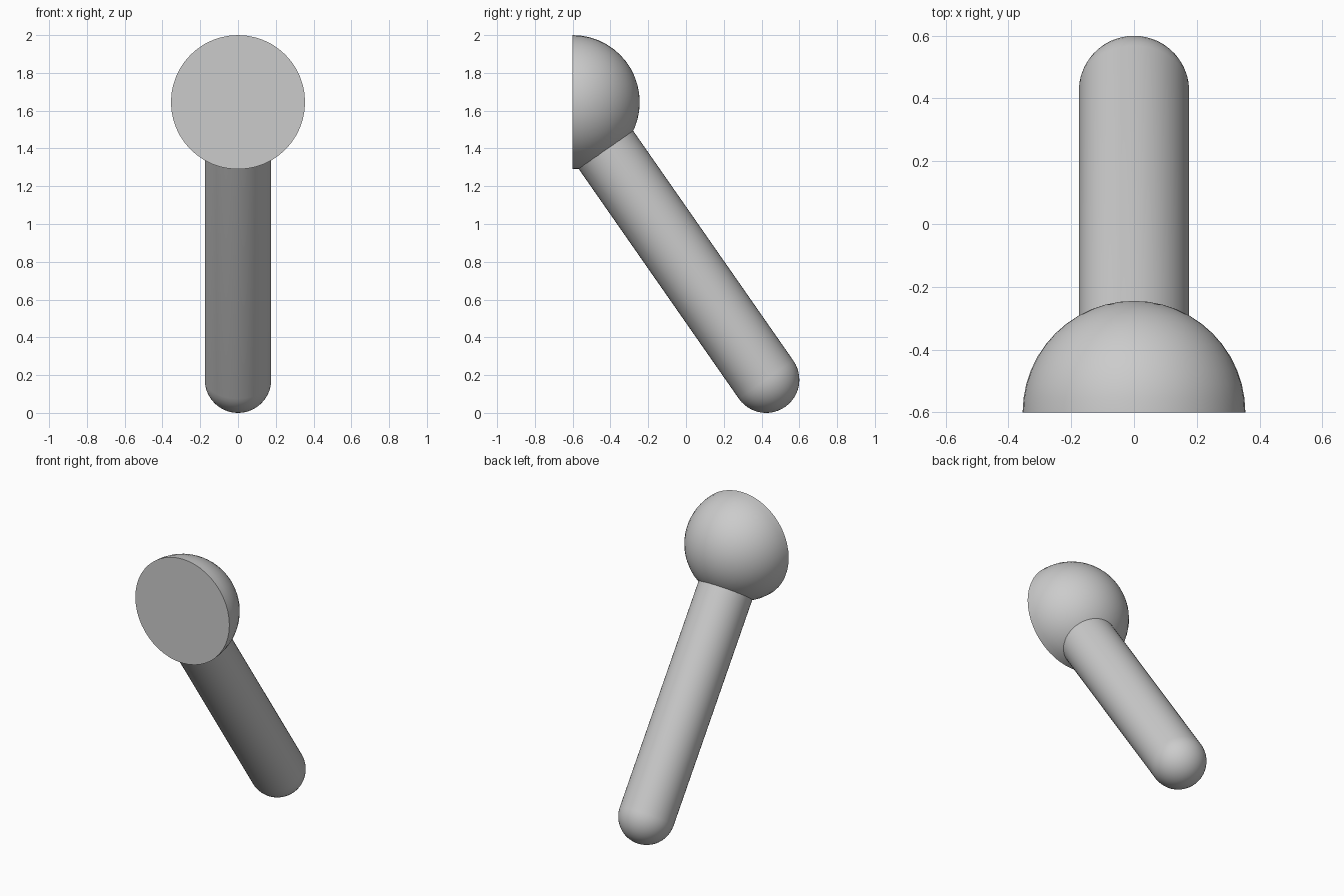
import bpy, bmesh, math
from mathutils import Vector

if "Cube" in bpy.data.objects:
    bpy.data.objects.remove(bpy.data.objects["Cube"])

SEG = 48
BALL = Vector((0, -0.6, 1.645))    # centre of the cut ball
TIP = Vector((0, 0.424, 0.176))    # centre of the rounded handle end
R_BALL, R_ROD = 0.355, 0.176


def lathe(name, profile, origin, axis):
    """Spin (radius, height) points around an axis starting at origin."""
    bm = bmesh.new()
    verts = [bm.verts.new((r, 0, h)) for r, h in profile]
    edges = [bm.edges.new(p) for p in zip(verts, verts[1:])]
    bmesh.ops.spin(bm, geom=verts + edges, cent=(0, 0, 0), axis=(0, 0, 1),
                   angle=2 * math.pi, steps=SEG)
    bmesh.ops.remove_doubles(bm, verts=bm.verts, dist=1e-4)
    bmesh.ops.recalc_face_normals(bm, faces=bm.faces)
    mesh = bpy.data.meshes.new(name)
    bm.to_mesh(mesh)
    bm.free()
    obj = bpy.data.objects.new(name, mesh)
    bpy.context.collection.objects.link(obj)
    obj.location = origin
    obj.rotation_euler = Vector(axis).to_track_quat('Z', 'Y').to_euler()
    bpy.context.view_layer.objects.active = obj
    obj.select_set(True)
    bpy.ops.object.shade_smooth_by_angle(angle=math.radians(30))
    obj.select_set(False)
    return obj


def dome(radius, base, steps=12):
    """Quarter-circle profile from the rim to the pole."""
    angles = [math.pi / 2 * i / steps for i in range(steps + 1)]
    return [(radius * math.cos(a), base + radius * math.sin(a)) for a in angles]


# Half ball with a flat front
lathe("half_ball_head", [(0, 0)] + dome(R_BALL, 0), BALL, (0, 1, 0))

# Slanted rod with a rounded end, starting just inside the ball
rod = TIP - BALL
start = 0.295
lathe("round_ended_rod", [(0, start), (R_ROD, start)] + dome(R_ROD, rod.length),
      BALL, rod)
